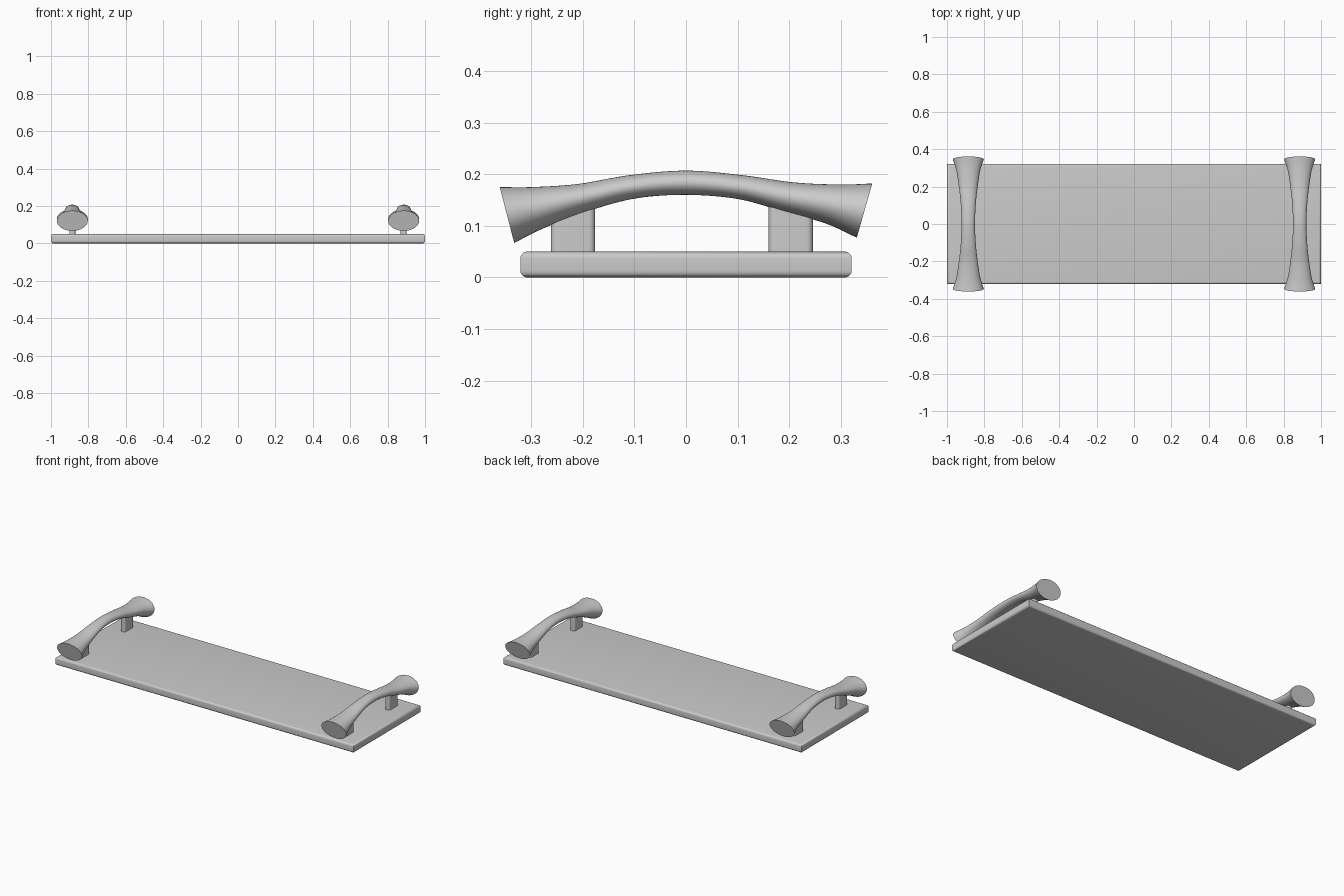
import bpy, bmesh, math
from mathutils import Vector

if "Cube" in bpy.data.objects:
    bpy.data.objects.remove(bpy.data.objects["Cube"])

HANDLE_X = 0.886


def finish(name, bm, angle=40):
    bmesh.ops.recalc_face_normals(bm, faces=bm.faces)
    mesh = bpy.data.meshes.new(name)
    bm.to_mesh(mesh)
    bm.free()
    ob = bpy.data.objects.new(name, mesh)
    bpy.context.collection.objects.link(ob)
    bpy.ops.object.select_all(action='DESELECT')
    ob.select_set(True)
    bpy.context.view_layer.objects.active = ob
    bpy.ops.object.shade_smooth_by_angle(angle=math.radians(angle))
    return ob


def rounded_box(name, lo, hi, radius, pick_edge):
    """Box between two corners, rounding only the edges chosen by pick_edge."""
    bm = bmesh.new()
    bmesh.ops.create_cube(bm, size=1)
    for v in bm.verts:
        v.co = [lo[i] + (v.co[i] + 0.5) * (hi[i] - lo[i]) for i in range(3)]
    edges = [e for e in bm.edges if pick_edge(e.verts[0].co - e.verts[1].co)]
    bmesh.ops.bevel(bm, geom=edges, offset=radius, segments=5,
                    profile=0.5, affect='EDGES')
    return finish(name, bm)


def catmull(p0, p1, p2, p3, t):
    return 0.5 * (2 * p1 + (p2 - p0) * t + (2 * p0 - 5 * p1 + 4 * p2 - p3) * t * t
                  + (3 * p1 - p0 - 3 * p2 + p3) * t ** 3)


# Handle stations: top y, top z, bottom y, bottom z, half width
STATIONS = [Vector(s) for s in (
    (-.361, .175, -.333, .067, .083),
    (-.300, .175, -.272, .097, .064),
    (-.210, .181, -.188, .129, .050),
    (-.110, .198, -.098, .153, .040),
    (0, .207, 0, .160, .036),
    (.110, .198, .100, .152, .040),
    (.210, .184, .188, .128, .050),
    (.300, .180, .272, .104, .064),
    (.361, .182, .331, .077, .083))]


def flared_handle(name, x, sides=40, steps=6):
    """Loft ellipses along the arched, flared grip."""
    pts = [2 * STATIONS[0] - STATIONS[1], *STATIONS, 2 * STATIONS[-1] - STATIONS[-2]]
    sections = [catmull(*pts[i:i + 4], k / steps)
                for i in range(len(STATIONS) - 1) for k in range(steps)]
    sections.append(STATIONS[-1])
    bm = bmesh.new()
    rings = []
    for ty, tz, by, bz, w in sections:
        centre = Vector((x, (ty + by) / 2, (tz + bz) / 2))
        up = Vector((0, (ty - by) / 2, (tz - bz) / 2))
        side = Vector((w, 0, 0))
        angles = [2 * math.pi * k / sides for k in range(sides)]
        rings.append([bm.verts.new(centre + side * math.cos(a) + up * math.sin(a))
                      for a in angles])
    for a, b in zip(rings, rings[1:]):
        for k in range(sides):
            j = (k + 1) % sides
            bm.faces.new((a[k], a[j], b[j], b[k]))
    bm.faces.new(rings[0])
    bm.faces.new(rings[-1])
    return finish(name, bm)


# Tray board with rounded top and bottom rims
rounded_box("tray_board", (-1, -.321, 0), (1, .321, .05), .013,
            lambda d: abs(d.z) < 1e-5)

# Handles, each on two flat posts with rounded upright edges
for side, x in (("left", -HANDLE_X), ("right", HANDLE_X)):
    flared_handle(side + "_handle", x)
    for end, y0, y1 in (("front", -.262, -.176), ("back", .160, .246)):
        rounded_box(f"{side}_{end}_post", (x - .016, y0, .045), (x + .016, y1, .15),
                    .012, lambda d: abs(d.z) > 1e-5)
